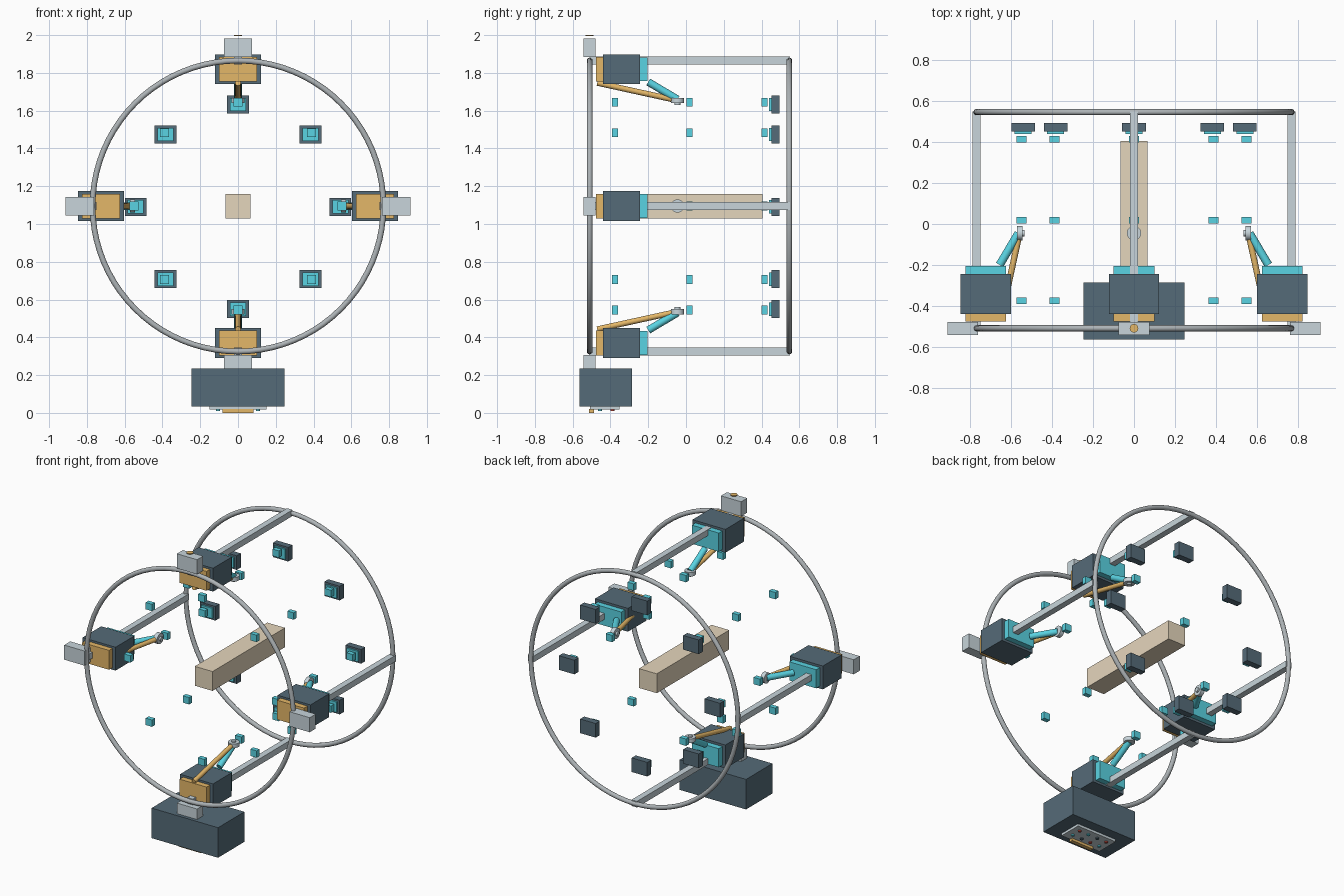
import bpy
from math import cos, sin, pi, radians
from mathutils import Vector

cube = bpy.data.objects.get("Cube")
if cube:
    bpy.data.objects.remove(cube, do_unlink=True)

HUB = 1.095      # height of the ring axis
RING = 0.77      # ring radius


def material(name, r, g, b):
    lin = [((c / 255 + 0.055) / 1.055) ** 2.4 for c in (r, g, b)] + [1]
    m = bpy.data.materials.new(name)
    m.use_nodes = True
    m.diffuse_color = lin
    m.node_tree.nodes["Principled BSDF"].inputs["Base Color"].default_value = lin
    return m


SLATE = material("dark slate", 85, 107, 120)
CYAN = material("cyan", 90, 212, 227)
ORANGE = material("amber", 228, 183, 104)
TAN = material("tan", 229, 214, 188)
SILVER = material("silver", 200, 213, 219)
STEEL = material("ring steel", 174, 180, 183)
RED = material("red", 205, 80, 68)


def finish(name, mat, smooth=False):
    ob = bpy.context.object
    ob.name = name
    ob.data.materials.append(mat)
    if smooth:
        bpy.ops.object.shade_smooth_by_angle(angle=radians(40))
    return ob


def box(name, mat, centre, size):
    bpy.ops.mesh.primitive_cube_add(size=1, location=centre)
    bpy.context.object.scale = size
    bpy.ops.object.transform_apply(location=False, rotation=False, scale=True)
    return finish(name, mat)


def rod(name, mat, a, b, radius, sides=16):
    a, b = Vector(a), Vector(b)
    bpy.ops.mesh.primitive_cylinder_add(vertices=sides, radius=radius,
                                        depth=(b - a).length, location=(a + b) / 2)
    bpy.context.object.rotation_euler = (b - a).to_track_quat('Z', 'Y').to_euler()
    return finish(name, mat, True)


def polar(angle, r, y):
    return Vector((r * cos(angle), y, HUB + r * sin(angle)))


# End rings
for name, y in (("front_ring", -0.51), ("back_ring", 0.547)):
    bpy.ops.mesh.primitive_torus_add(major_radius=RING, minor_radius=0.015,
                                     major_segments=80, minor_segments=16,
                                     location=(0, y, HUB), rotation=(pi / 2, 0, 0))
    finish(name, STEEL, True)

# Central beam
box("central_beam", TAN, (0, 0.02, HUB), (0.132, 0.77, 0.13))

# Four stations: rail, carriage, end block and jointed arm
for k, side in enumerate(("left", "top", "right", "bottom")):
    a = k * pi / 2
    box(side + "_rail", SILVER, polar(a, RING, 0.02), (0.041, 1.06, 0.041))
    box(side + "_carriage", SLATE, polar(a, 0.725, -0.342), (0.245, 0.197, 0.157))
    box(side + "_front_plate", ORANGE, polar(a, 0.725, -0.457), (0.2, 0.04, 0.13))
    box(side + "_back_plate", CYAN, polar(a, 0.725, -0.225), (0.2, 0.04, 0.125))
    box(side + "_end_block", SILVER, polar(a, 0.838, -0.51), (0.15, 0.064, 0.098))
    rod(side + "_long_arm", ORANGE, polar(a, 0.652, -0.47), polar(a, 0.56, -0.05), 0.015)
    rod(side + "_short_arm", CYAN, polar(a, 0.657, -0.2), polar(a, 0.565, -0.045), 0.02)
    rod(side + "_wrist", SILVER, polar(a, 0.573, -0.045), polar(a, 0.546, -0.045), 0.035, 24)
    rod(side + "_wrist_tip", SILVER, polar(a, 0.55, -0.045), polar(a, 0.535, -0.045), 0.015)

# Eight rows of markers, each ending at a back sensor
for k in range(8):
    a = k * pi / 4
    for j, y in enumerate((-0.376, 0.018, 0.415)):
        box(f"marker_{k}_{j}", CYAN, polar(a, 0.55, y), (0.047, 0.031, 0.046))
    back = polar(a, 0.542, 0.473) - Vector((0, 0, 0.004))
    box(f"sensor_{k}", SLATE, back, (0.115, 0.043, 0.095))
    box(f"sensor_face_{k}", CYAN, back - Vector((0, 0.027, 0)), (0.084, 0.012, 0.07))

# Top indicator: a thin disc just clear of the block
rod("top_indicator", ORANGE, (0, -0.51, 1.995), (0, -0.51, 2.0), 0.021)

# Base with a control panel underneath
box("base", SLATE, (0, -0.425, 0.134), (0.494, 0.28, 0.202))
box("control_panel", SILVER, (0, -0.43, 0.026), (0.3, 0.155, 0.018))
box("control_strip", ORANGE, (0, -0.5, 0.01), (0.165, 0.025, 0.02))
for row, y in enumerate((-0.455, -0.39)):
    for col in range(4):
        x = -0.105 + 0.07 * col
        mat = (CYAN, RED, SLATE)[(row + col) % 3]
        rod(f"button_{row}_{col}", mat, (x, y, 0.01), (x, y, 0.02), 0.011, 12)
